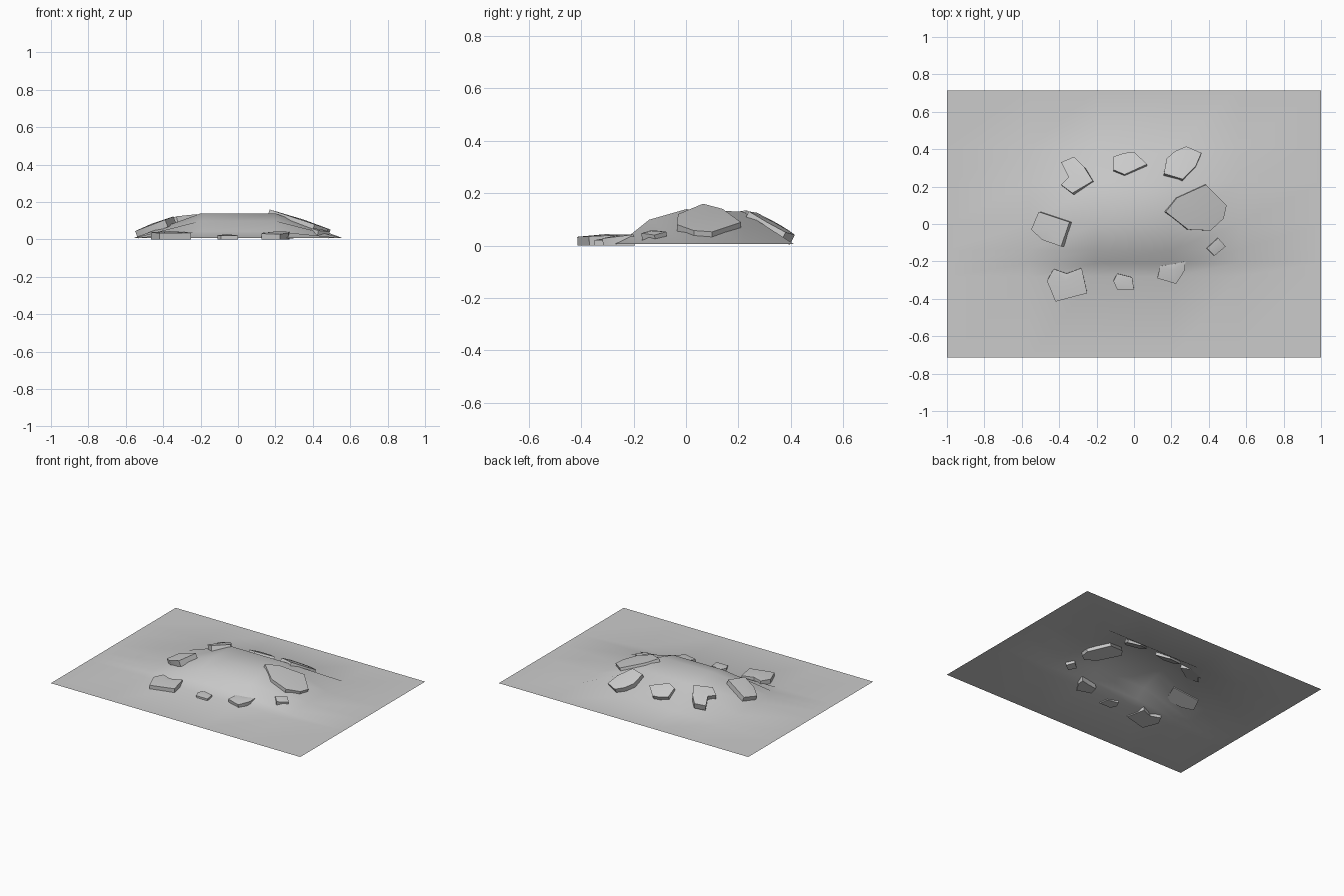
import bpy, bmesh
from mathutils import Vector

if "Cube" in bpy.data.objects:
    bpy.data.objects.remove(bpy.data.objects["Cube"])


def finish(bm, name, angle):
    bmesh.ops.recalc_face_normals(bm, faces=bm.faces)
    me = bpy.data.meshes.new(name)
    bm.to_mesh(me)
    bm.free()
    ob = bpy.data.objects.new(name, me)
    bpy.context.collection.objects.link(ob)
    bpy.ops.object.select_all(action='DESELECT')
    ob.select_set(True)
    bpy.context.view_layer.objects.active = ob
    bpy.ops.object.shade_smooth_by_angle(angle=angle)
    return ob


# ground sheet with a flat-topped mound, from a length and a depth profile
BASE = 0.007
cols = [(-1, 0), (-0.56, 0), (-0.2, 1), (0.2, 1), (0.56, 0), (1, 0)]
rows = [(-0.715, 0), (-0.28, 0), (-0.21, 0.036), (-0.14, 0.092), (0, 0.132),
        (0.22, 0.122), (0.41, 0), (0.715, 0)]
bm = bmesh.new()
grid = [[bm.verts.new((x, y, BASE + fx * h)) for x, fx in cols] for y, h in rows]
for a, b in zip(grid, grid[1:]):
    for i in range(len(cols) - 1):
        bm.faces.new((a[i], a[i + 1], b[i + 1], b[i]))
finish(bm, "ground_mound", 1.2)


# stone slab: plan outline, height at its middle, tilt in x and y
def slab(name, outline, z, sx=0.0, sy=0.0, thick=0.042, dome=0.006):
    n = len(outline)
    cx = sum(p[0] for p in outline) / n
    cy = sum(p[1] for p in outline) / n
    normal = Vector((-sx, -sy, 1)).normalized()
    bm = bmesh.new()
    top, bottom = [], []
    for x, y in outline:
        p = Vector((x, y, z + sx * (x - cx) + sy * (y - cy)))
        q = p - normal * thick
        q.z = max(q.z, 0)
        top.append(bm.verts.new(p))
        bottom.append(bm.verts.new(q))
    peak = bm.verts.new((cx, cy, z + dome))
    for i in range(n):
        j = (i + 1) % n
        bm.faces.new((top[i], top[j], peak))
        bm.faces.new((top[i], bottom[i], bottom[j], top[j]))
    bm.faces.new(bottom)
    finish(bm, name, 0.6)


# slabs on the back slope
slab("stone_back_left", [(-.32, .36), (-.27, .31), (-.22, .23), (-.33, .165),
     (-.39, .21), (-.35, .25), (-.39, .33)], .1, .25, -.25)
slab("stone_back_middle", [(-.11, .36), (-.05, .38), (0, .385), (.07, .32),
     (-.05, .265), (-.11, .29)], .083, 0, -.5)
slab("stone_back_right", [(.28, .415), (.36, .38), (.33, .31), (.26, .24),
     (.16, .27), (.175, .35), (.22, .39)], .083, -.1, -.5)
# slabs on the end slopes
slab("stone_right_large", [(.385, .21), (.495, .1), (.48, .03), (.41, -.035),
     (.29, -.03), (.17, .065), (.23, .14)], .1, -.33, 0)
slab("stone_right_small", [(.45, -.075), (.49, -.12), (.43, -.17), (.39, -.13)],
     .05, -.2, .1, .035)
slab("stone_left", [(-.51, .065), (-.345, .01), (-.39, -.12), (-.49, -.085),
     (-.55, -.03)], .08, .38, 0)
# flat slabs in front
slab("stone_front_right", [(.275, -.2), (.27, -.25), (.225, -.32), (.125, -.29),
     (.14, -.225), (.21, -.215)], .036, 0, .12)
slab("stone_front_middle", [(-.09, -.265), (-.01, -.285), (0, -.35), (-.09, -.35),
     (-.11, -.305)], .022, 0, .03)
slab("stone_front_left", [(-.28, -.235), (-.25, -.37), (-.42, -.415), (-.465, -.305),
     (-.43, -.24), (-.36, -.265)], .038, 0, .04)
